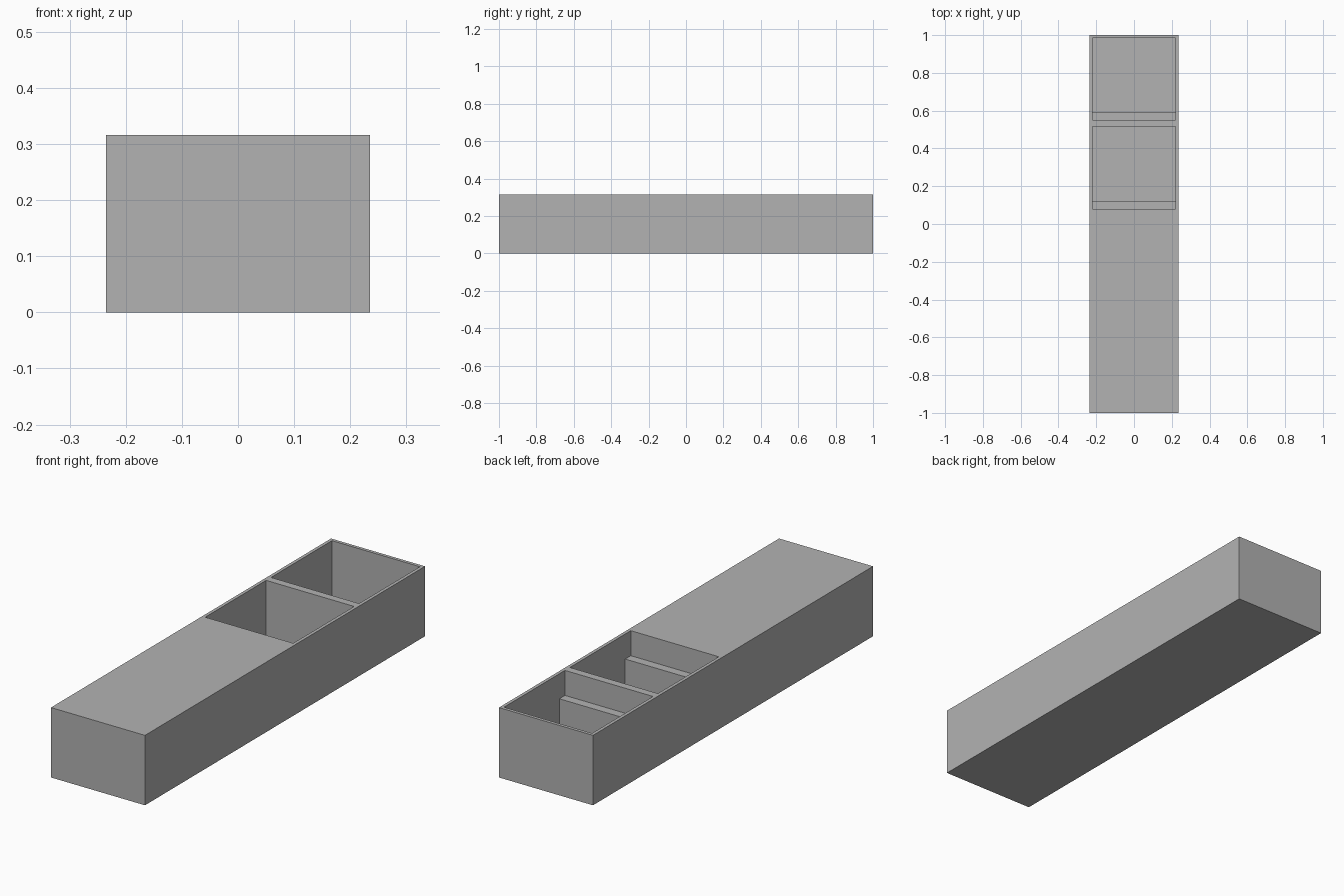
import bpy
import bmesh

cube = bpy.data.objects.get("Cube")
if cube:
    bpy.data.objects.remove(cube, do_unlink=True)

# Overall sizes
HALF_W, HALF_L, HEIGHT = 0.235, 1.0, 0.316
POCKET_HALF_W, POCKET_L = 0.22, 0.435
FLOOR, STEP_TOP, STEP_L = 0.016, 0.203, 0.04

grey = bpy.data.materials.new("plain grey")
grey.use_nodes = True
colour = (0.448, 0.448, 0.448, 1)
grey.diffuse_color = colour
grey.node_tree.nodes["Principled BSDF"].inputs["Base Color"].default_value = colour


def prism(name, outline, half_width):
    """Extrude a side outline of (y, z) points across x."""
    bm = bmesh.new()
    face = bm.faces.new([bm.verts.new((-half_width, y, z)) for y, z in outline])
    side = bmesh.ops.extrude_face_region(bm, geom=[face])["geom"]
    verts = [v for v in side if isinstance(v, bmesh.types.BMVert)]
    bmesh.ops.translate(bm, verts=verts, vec=(2 * half_width, 0, 0))
    bmesh.ops.recalc_face_normals(bm, faces=bm.faces)
    mesh = bpy.data.meshes.new(name)
    bm.to_mesh(mesh)
    bm.free()
    mesh.materials.append(grey)
    obj = bpy.data.objects.new(name, mesh)
    bpy.context.collection.objects.link(obj)
    return obj


# Solid block
body = prism("body", [(-HALF_L, 0), (HALF_L, 0), (HALF_L, HEIGHT), (-HALF_L, HEIGHT)], HALF_W)

# Two open pockets, each with a step along its front wall
for start in (0.08, 0.55):
    end, lip, top = start + POCKET_L, start + STEP_L, HEIGHT + 0.1
    outline = [(start, top), (start, STEP_TOP), (lip, STEP_TOP),
               (lip, FLOOR), (end, FLOOR), (end, top)]
    cutter = prism("pocket_cutter", outline, POCKET_HALF_W)
    cutter.hide_render = True
    cut = body.modifiers.new("pocket", "BOOLEAN")
    cut.operation = "DIFFERENCE"
    cut.solver = "EXACT"
    cut.object = cutter
    bpy.context.view_layer.objects.active = body
    bpy.ops.object.modifier_apply(modifier=cut.name)
    bpy.data.objects.remove(cutter, do_unlink=True)
